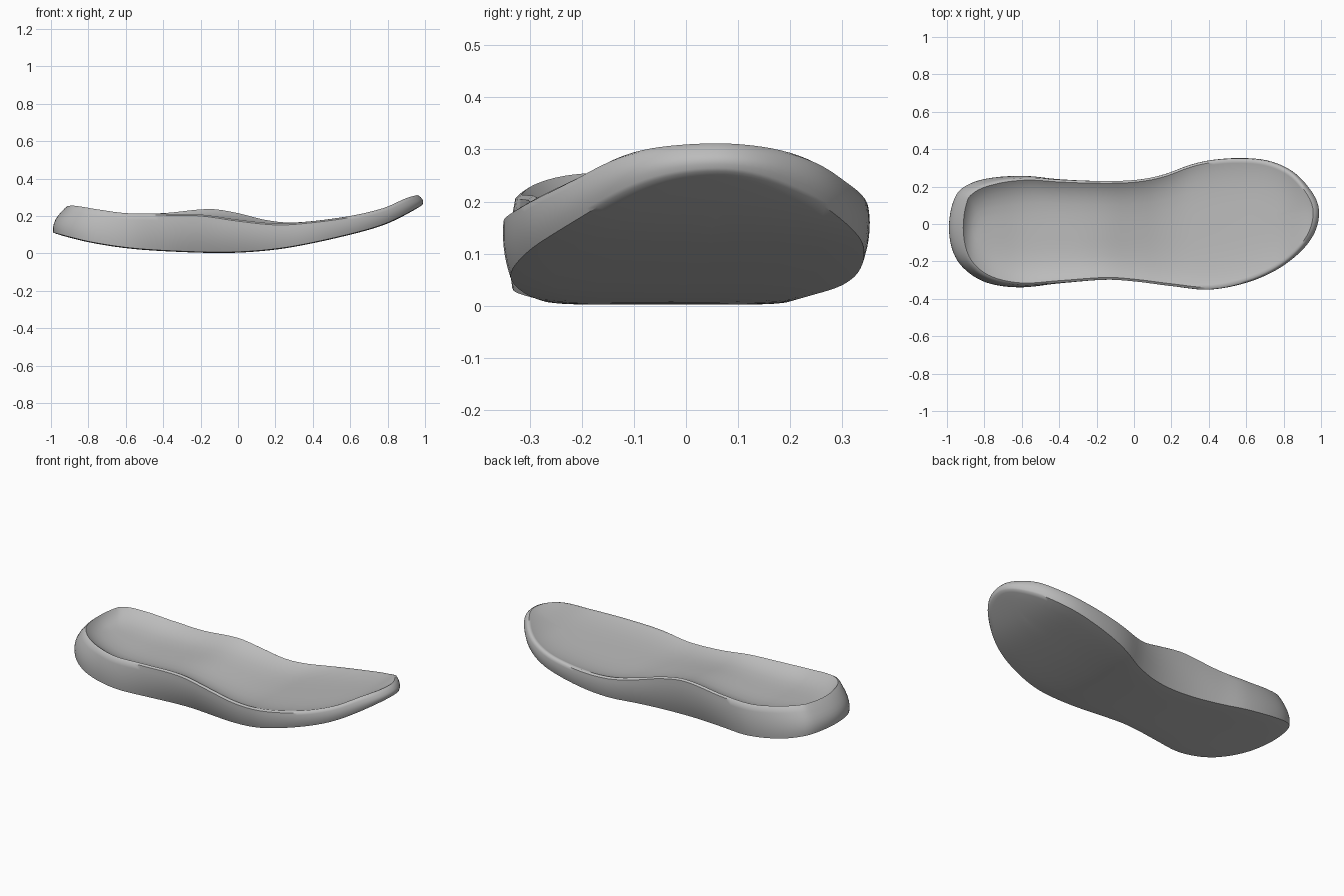
import bpy, bmesh, math
from mathutils import Vector

cube = bpy.data.objects.get("Cube")
if cube:
    bpy.data.objects.remove(cube)


def smooth(points, x):
    """Cubic curve through a short list of (x, value) points."""
    n = len(points)
    x = min(max(x, points[0][0]), points[-1][0])
    i = 0
    while i < n - 2 and x > points[i + 1][0]:
        i += 1

    def slope(k):
        a, b = points[max(k - 1, 0)], points[min(k + 1, n - 1)]
        return (b[1] - a[1]) / (b[0] - a[0])

    (x0, y0), (x1, y1) = points[i], points[i + 1]
    h = x1 - x0
    t = (x - x0) / h
    return (y0 * (1 + 2 * t) * (1 - t) ** 2 + y1 * t * t * (3 - 2 * t)
            + h * t * (1 - t) * (slope(i) * (1 - t) - slope(i + 1) * t))


# Outline of each long side, heel at -x and toe at +x
back = [(-1, -.02), (-.96, .16), (-.88, .225), (-.75, .257), (-.57, .265), (-.4, .247),
        (-.2, .235), (0, .238), (.15, .265), (.3, .32), (.42, .347), (.58, .358),
        (.72, .345), (.85, .29), (.95, .19), (1, .06)]
front = [(-1, -.02), (-.97, -.17), (-.9, -.26), (-.78, -.325), (-.6, -.347), (-.4, -.325),
         (-.15, -.302), (0, -.31), (.2, -.335), (.4, -.355), (.6, -.32), (.75, -.26),
         (.88, -.17), (.97, -.06), (1, .06)]
# Heights of the underside and of both rims along the length
under = [(-1, .11), (-.8, .06), (-.6, .028), (-.4, .012), (-.1, .002), (.1, .01),
         (.3, .035), (.6, .1), (.8, .16), (1, .262)]
rim_back = [(-.93, .25), (-.88, .255), (-.75, .235), (-.6, .215), (-.4, .215), (-.15, .237),
            (0, .215), (.15, .178), (.3, .165), (.6, .2), (.78, .243), (.9, .295), (.97, .315)]
rim_front = [(-.93, .25), (-.88, .255), (-.75, .235), (-.6, .215), (-.4, .212), (-.2, .208),
             (0, .18), (.2, .16), (.35, .167), (.6, .2), (.78, .243), (.9, .295), (.97, .315)]
# How far the wall leans in at the rim and at the underside, and the footbed depth
lean_top = [(-1, .075), (-.85, .045), (-.6, .02), (-.2, .005), (.4, .005), (.8, .015), (1, .03)]
lean_low = [(-1, .012), (-.6, .014), (-.15, .045), (.3, .02), (1, .015)]
depth = [(-1, .05), (-.6, .055), (-.2, .045), (.2, .03), (.6, .022), (1, .015)]

STEPS = 72


def by_angle(points):
    return [(math.acos(-x), y) for x, y in points]


back_a, front_a = by_angle(back), by_angle(front)
angles = [math.pi * i / STEPS for i in range(STEPS + 1)]
path = [Vector((-math.cos(a), smooth(back_a, a))) for a in angles]
path += [Vector((-math.cos(a), smooth(front_a, a))) for a in reversed(angles[1:-1])]
N = len(path)


def side(i):
    """+1 on the back edge, -1 on the front edge, fading at the tips."""
    return math.sin(2 * math.pi * i / N)


def inset(i, d):
    t = path[(i + 1) % N] - path[i - 1]
    return path[i] + Vector((t.y, -t.x)).normalized() * d


def to_spine(i, p, s):
    """Move p toward the mid line; opposite stations meet when s is 0."""
    j = (N - i) % N
    mid = Vector((path[i].x * .8, (path[i].y + path[j].y) / 2))
    return mid.lerp(p, s)


def rim_height(i, x, s):
    w = .5 + .5 * max(-1, min(1, 3 * side(i))) * s
    return smooth(rim_back, x) * w + smooth(rim_front, x) * (1 - w)


def low_ring(s):
    ring = []
    for i in range(N):
        p = to_spine(i, inset(i, smooth(lean_low, path[i].x)), s)
        ring.append((p.x, p.y, smooth(under, p.x) + .004 * s ** 8))
    return ring


def wall_ring(t):
    """Side wall: t runs from the underside edge to the rim."""
    ring = []
    for i in range(N):
        x = path[i].x
        low, top = smooth(lean_low, x), smooth(lean_top, x)
        d = low * (1 - t) ** 2 + top * t ** 2
        if t < .2:
            d = max(d, low * .7)
        p = inset(i, d)
        z0 = smooth(under, p.x) + .004
        z1 = rim_height(i, inset(i, top).x, 1) - .008
        ring.append((p.x, p.y, z0 + (z1 - z0) * t))
    return ring


def bed_ring(s):
    """Dished footbed inside the rim."""
    ring = []
    for i in range(N):
        p = to_spine(i, inset(i, smooth(lean_top, path[i].x) + .012), s)
        z = rim_height(i, p.x, s) - smooth(depth, p.x) * (1 - s ** 4)
        ring.append((p.x, p.y, z))
    return ring


# Stack the rings from the middle of the underside to the middle of the footbed
rings = [low_ring(s) for s in (0, .25, .5, .75, .92, 1)]
rings += [wall_ring(t) for t in (.1, .25, .4, .55, .7, .85, 1)]
rings += [bed_ring(s) for s in (1, .96, .9, .82, .7, .55, .35, .18, 0)]

bm = bmesh.new()
loops = [[bm.verts.new(co) for co in ring] for ring in rings]
for a, b in zip(loops, loops[1:]):
    for i in range(N):
        k = (i + 1) % N
        bm.faces.new((a[i], a[k], b[k], b[i]))
bmesh.ops.remove_doubles(bm, verts=bm.verts, dist=.0002)
bmesh.ops.recalc_face_normals(bm, faces=bm.faces)
mesh = bpy.data.meshes.new("shoe_sole")
bm.to_mesh(mesh)
bm.free()

sole = bpy.data.objects.new("shoe_sole", mesh)
bpy.context.collection.objects.link(sole)

# Plain grey rubber
grey = bpy.data.materials.new("grey_rubber")
grey.use_nodes = True
colour = (.5, .5, .5, 1)
grey.diffuse_color = colour
grey.node_tree.nodes["Principled BSDF"].inputs["Base Color"].default_value = colour
mesh.materials.append(grey)

bpy.context.view_layer.objects.active = sole
sole.select_set(True)
bpy.ops.object.shade_smooth_by_angle(angle=math.radians(50))
